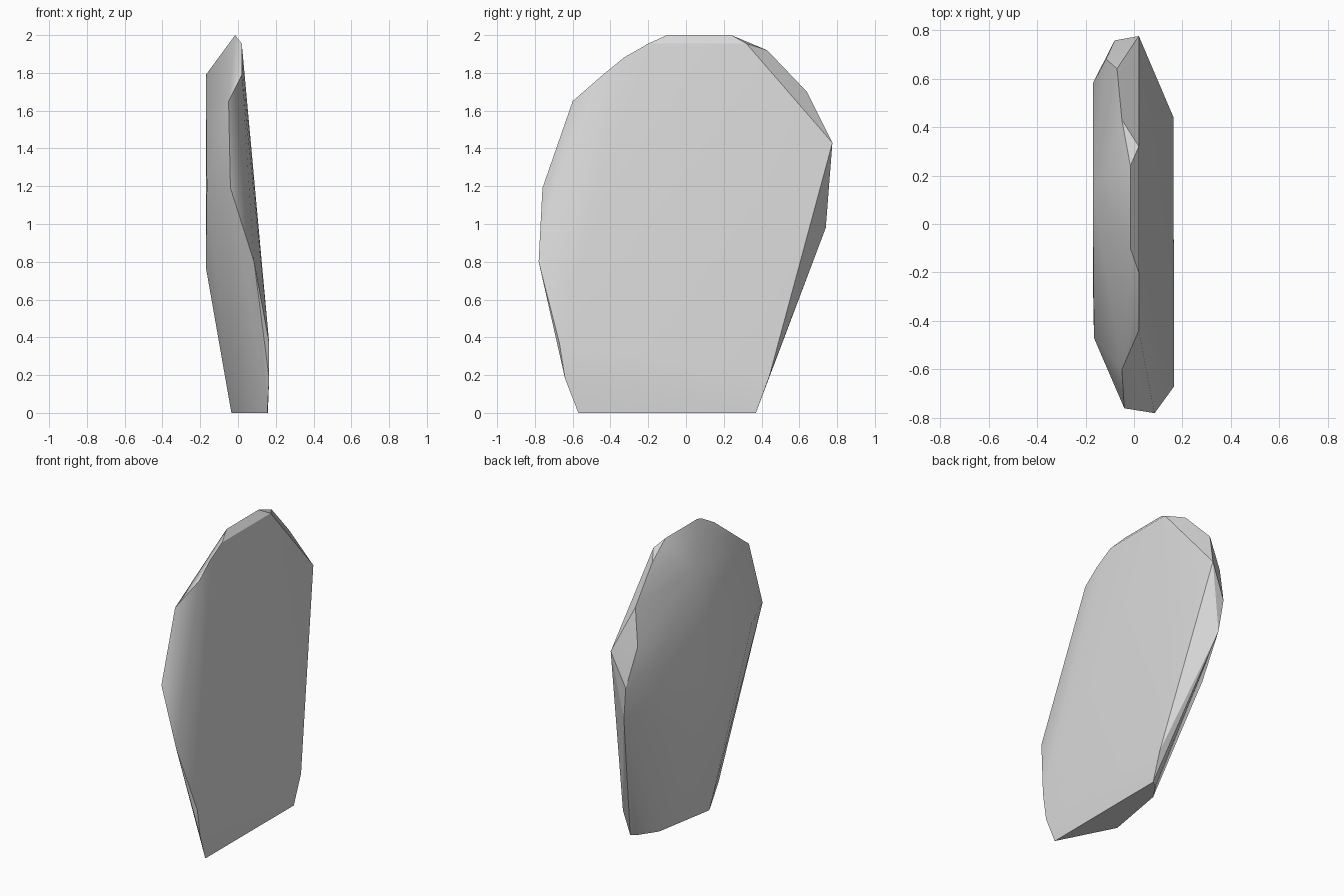
import bpy
import bmesh

cube = bpy.data.objects.get("Cube")
if cube:
    bpy.data.objects.remove(cube, do_unlink=True)

# Stone colour
stone = bpy.data.materials.new("pale_grey_stone")
stone.use_nodes = True
grey = (0.7, 0.7, 0.7, 1)
stone.diffuse_color = grey
stone.node_tree.nodes["Principled BSDF"].inputs["Base Color"].default_value = grey

# Corners of the slab, grouped by region
crown = [(-.015, -.10, 2), (-.015, .24, 2), (.02, -.20, 1.955), (.02, .32, 1.955)]
front_rim = [(.02, -.33, 1.88), (.02, -.44, 1.79), (-.05, -.60, 1.65),
             (-.04, -.76, 1.19), (.085, -.78, .80), (.165, -.67, .37), (.165, -.64, .18)]
back_rim = [(-.05, .43, 1.92), (-.07, .64, 1.70), (.02, .775, 1.43),
            (-.115, .68, 1.46), (-.08, .757, 1.20), (-.054, .74, .98), (.163, .44, .19)]
rear_face = [(-.17, .15, 1.79), (-.17, .58, 1.30), (-.165, -.47, 1.20),
             (-.17, -.20, .77), (-.17, .45, .80)]
foot = [(.155, -.57, 0), (.158, .37, 0), (.115, .34, 0), (.04, .23, 0), (-.035, -.20, 0)]

# Wrap the corners in one convex, chipped slab
bm = bmesh.new()
for corner in crown + front_rim + back_rim + rear_face + foot:
    bm.verts.new(corner)
hull = bmesh.ops.convex_hull(bm, input=bm.verts)
spare = [g for g in hull["geom_interior"] if isinstance(g, bmesh.types.BMVert)]
bmesh.ops.delete(bm, geom=spare, context='VERTS')
bmesh.ops.recalc_face_normals(bm, faces=bm.faces)

mesh = bpy.data.meshes.new("stone_slab")
bm.to_mesh(mesh)
bm.free()
mesh.materials.append(stone)
slab = bpy.data.objects.new("stone_slab", mesh)
bpy.context.collection.objects.link(slab)

# Soft broad faces with crisp chipped edges
bpy.ops.object.select_all(action='DESELECT')
slab.select_set(True)
bpy.context.view_layer.objects.active = slab
bpy.ops.object.shade_smooth_by_angle(angle=0.52)
